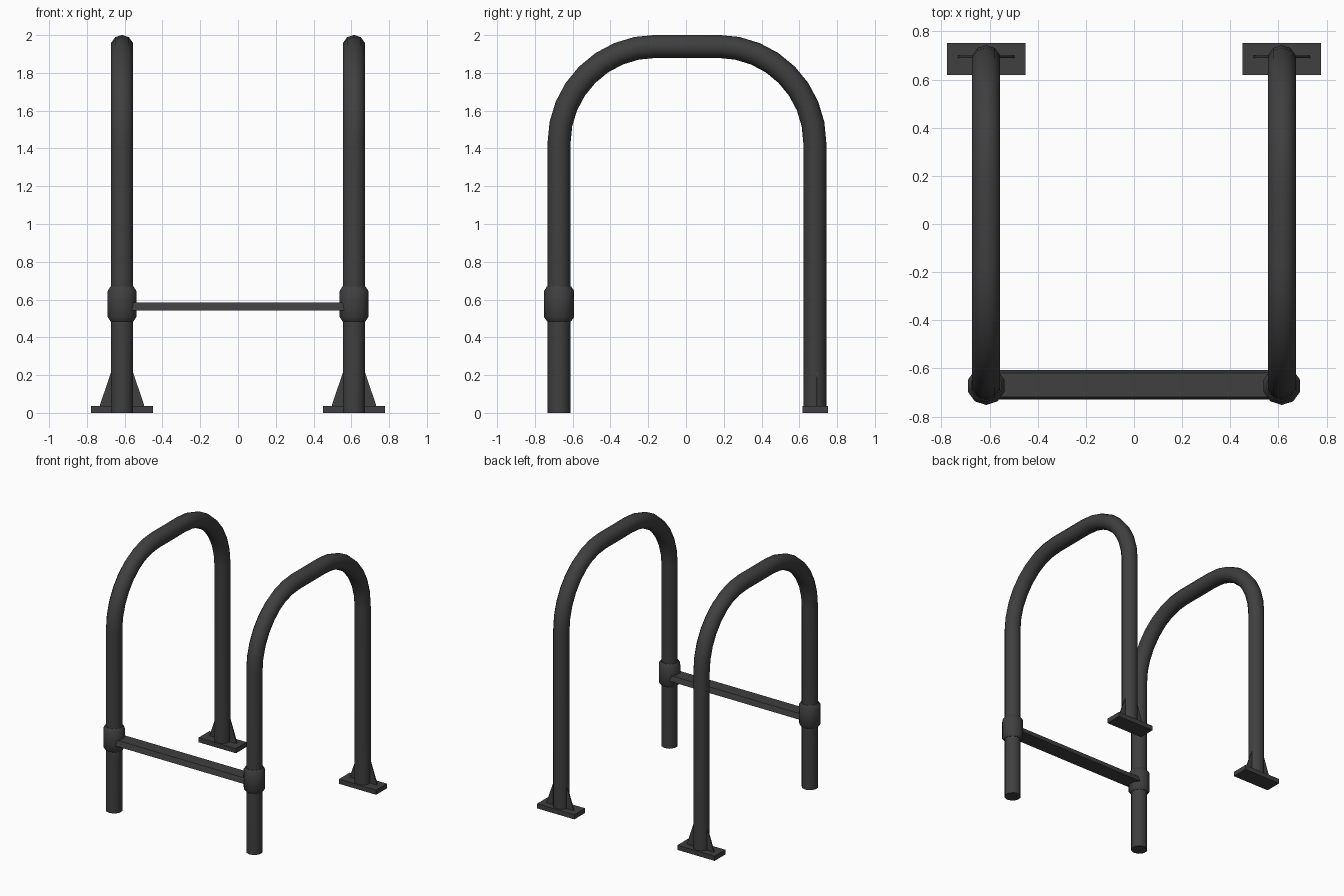
import bpy, bmesh, math
from mathutils import Vector

if "Cube" in bpy.data.objects:
    bpy.data.objects.remove(bpy.data.objects["Cube"])

SIDES = 10
X, Y_FRONT, Y_BACK = 0.614, -0.672, 0.682

dark = bpy.data.materials.new("dark_metal")
dark.diffuse_color = (0.05, 0.05, 0.05, 1)
dark.use_nodes = True
dark.node_tree.nodes["Principled BSDF"].inputs["Base Color"].default_value = dark.diffuse_color


def finish(name, bm, smooth=False):
    bmesh.ops.recalc_face_normals(bm, faces=bm.faces)
    mesh = bpy.data.meshes.new(name)
    bm.to_mesh(mesh)
    bm.free()
    mesh.materials.append(dark)
    obj = bpy.data.objects.new(name, mesh)
    bpy.context.collection.objects.link(obj)
    if smooth:
        bpy.ops.object.select_all(action='DESELECT')
        obj.select_set(True)
        bpy.context.view_layer.objects.active = obj
        bpy.ops.object.shade_smooth_by_angle(angle=math.radians(40))
    return obj


def skin(name, rings):
    """Join rings of points into a closed, smooth tube."""
    bm = bmesh.new()
    loops = [[bm.verts.new(p) for p in ring] for ring in rings]
    n = len(loops[0])
    for a, b in zip(loops, loops[1:]):
        for i in range(n):
            j = (i + 1) % n
            bm.faces.new((a[i], a[j], b[j], b[i]))
    bm.faces.new(loops[0])
    bm.faces.new(loops[-1])
    return finish(name, bm, True)


def prism(name, points, offset):
    """Extrude a flat outline along an offset."""
    bm = bmesh.new()
    face = bm.faces.new([bm.verts.new(p) for p in points])
    ext = bmesh.ops.extrude_face_region(bm, geom=[face])
    new = [v for v in ext["geom"] if isinstance(v, bmesh.types.BMVert)]
    bmesh.ops.translate(bm, vec=offset, verts=new)
    if not face.is_valid or len(bm.faces) < len(points) + 2:
        bm.faces.new([v for v in bm.verts if v not in new])
    return finish(name, bm)


def ring(centre, normal_angle, radius):
    # normal_angle 0 is horizontal ring, turning about x
    c, s = math.cos(normal_angle), math.sin(normal_angle)
    pts = []
    for i in range(SIDES):
        a = math.tau * i / SIDES
        u, v = radius * math.cos(a), radius * math.sin(a)
        pts.append(Vector(centre) + Vector((v, u * c, u * s)))
    return pts


for side, sx in (("left", -1), ("right", 1)):
    x = sx * X

    # Bent hoop: front leg, two round corners, back leg
    R, zc, steps = 0.51, 1.43, 8
    rings = [ring((x, Y_FRONT, 0), 0, 0.061)]
    for yc, start in ((Y_FRONT + R, 0), (Y_BACK - R, math.pi / 2)):
        for k in range(steps + 1):
            t = start + math.pi / 2 * k / steps
            rings.append(ring((x, yc - R * math.cos(t), zc + R * math.sin(t)), -t, 0.061))
    rings.append(ring((x, Y_BACK, 0), -math.pi, 0.061))
    skin(side + "_hoop", rings)

    # Chamfered collar on the front leg
    profile = [(0.485, 0.064), (0.508, 0.08), (0.645, 0.08), (0.67, 0.064)]
    skin(side + "_collar", [ring((x, Y_FRONT, z), 0, r) for z, r in profile])

    # Floor plate under the back leg
    prism(side + "_foot_plate",
          [(x - 0.163, 0.618, 0), (x + 0.163, 0.618, 0), (x + 0.163, 0.752, 0), (x - 0.163, 0.752, 0)],
          (0, 0, 0.037))

    # Thin gusset crossing the back leg
    prism(side + "_gusset",
          [(x - 0.117, 0.69, 0.03), (x + 0.117, 0.69, 0.03), (x + 0.117, 0.69, 0.042),
           (x + 0.058, 0.69, 0.215), (x - 0.058, 0.69, 0.215), (x - 0.117, 0.69, 0.042)],
          (0, 0.01, 0))

# Cross bar with sloping edges between the collars
prism("cross_bar",
      [(-X, -0.73, 0.543), (-X, -0.606, 0.543), (-X, -0.618, 0.585), (-X, -0.718, 0.585)],
      (2 * X, 0, 0))
